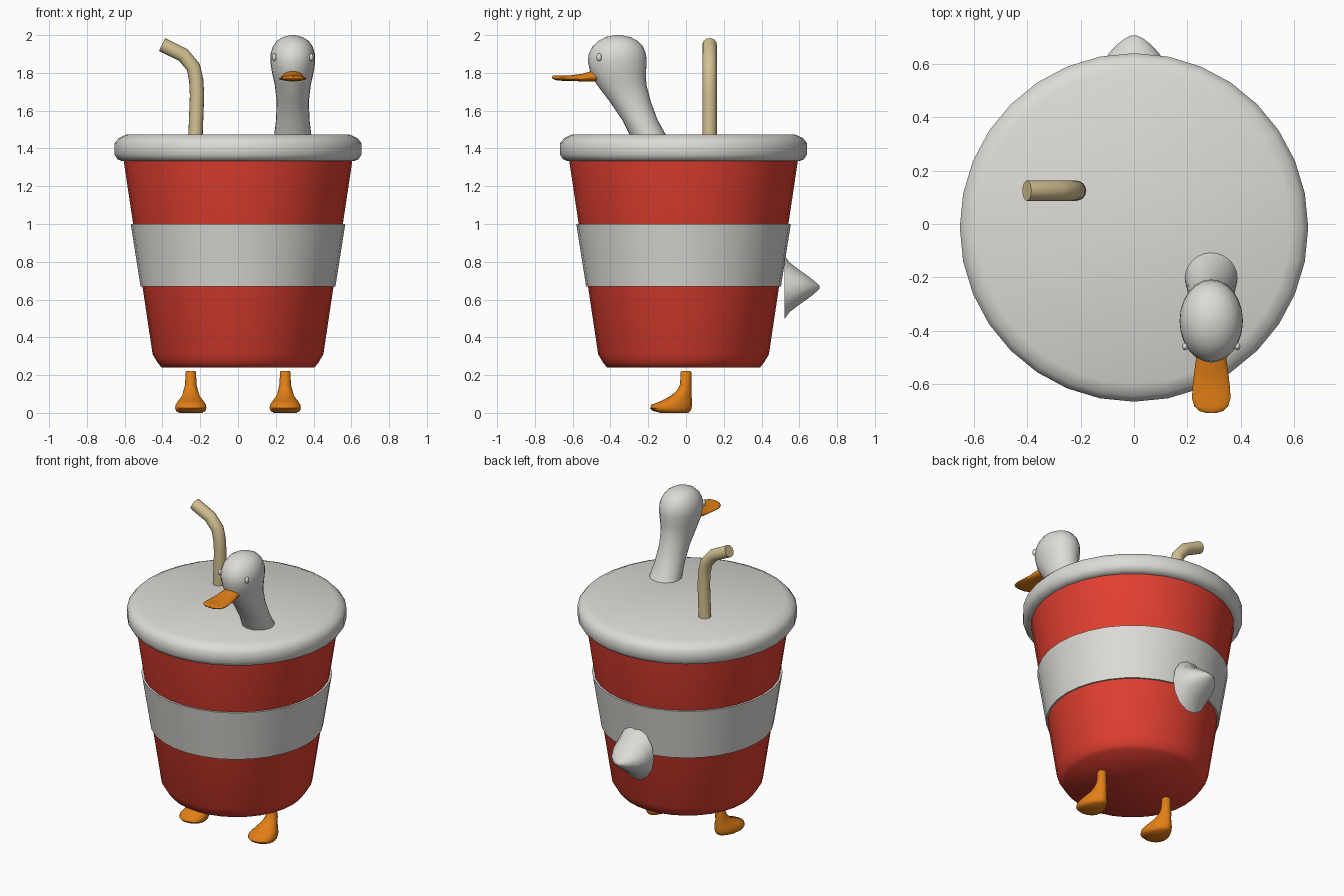
import bpy, bmesh, math
from mathutils import Vector

if "Cube" in bpy.data.objects:
    bpy.data.objects.remove(bpy.data.objects["Cube"])


def material(name, rgb):
    m = bpy.data.materials.new(name)
    m.diffuse_color = (*rgb, 1)
    m.use_nodes = True
    m.node_tree.nodes["Principled BSDF"].inputs["Base Color"].default_value = m.diffuse_color
    return m


RED = material("cup red", (0.76, 0.05, 0.03))
WHITE = material("soft white", (0.72, 0.71, 0.68))
ORANGE = material("bill orange", (0.75, 0.21, 0.008))
TAN = material("straw tan", (0.66, 0.54, 0.29))
X, Y, Z = Vector((1, 0, 0)), Vector((0, 1, 0)), Vector((0, 0, 1))
CUP_Y = -0.013


def ring(centre, u, v, n, egg=0):
    """Ellipse of points; egg narrows the side that v points towards."""
    pts = []
    for i in range(n):
        a = 2 * math.pi * i / n
        s = math.sin(a)
        pts.append(Vector(centre) + u * math.cos(a) * (1 - egg * (s + 1) / 2) + v * s)
    return pts


def loft(name, rings, mat, angle=50):
    """Skin a list of equal rings, close both ends and shade smooth."""
    bm = bmesh.new()
    loops = [[bm.verts.new(p) for p in r] for r in rings]
    n = len(loops[0])
    for a, b in zip(loops, loops[1:]):
        for i in range(n):
            j = (i + 1) % n
            bm.faces.new((a[i], a[j], b[j], b[i]))
    bm.faces.new(loops[0][::-1])
    bm.faces.new(loops[-1])
    bmesh.ops.recalc_face_normals(bm, faces=bm.faces)
    mesh = bpy.data.meshes.new(name)
    bm.to_mesh(mesh)
    bm.free()
    mesh.materials.append(mat)
    ob = bpy.data.objects.new(name, mesh)
    bpy.context.collection.objects.link(ob)
    bpy.ops.object.select_all(action='DESELECT')
    ob.select_set(True)
    bpy.context.view_layer.objects.active = ob
    bpy.ops.object.shade_smooth_by_angle(angle=math.radians(angle))
    return ob


def lathe(name, profile, mat, angle=50):
    """Round part about the cup axis from (radius, z) pairs."""
    return loft(name, [ring((0, CUP_Y, z), X * r, Y * r, 32) for r, z in profile], mat, angle)


def stack(name, x, sections, mat, n=20, egg=0):
    """Stacked level sections given as (z, front y, back y, half width)."""
    return loft(name, [ring((x, (f + b) / 2, z), X * w, Y * (b - f) / 2, n, egg * (b - f > 0.08))
                       for z, f, b, w in sections], mat)


# Cup, band and lid
lathe("cup", [(0.405, 0.24), (0.425, 0.265), (0.452, 0.31), (0.606, 1.34)], RED, 60)
lathe("cup_band", [(0.50, 0.67), (0.516, 0.67), (0.568, 1.0), (0.55, 1.0)], WHITE)
lathe("lid", [(0.615, 1.333), (0.638, 1.343), (0.654, 1.367), (0.654, 1.428),
              (0.632, 1.455), (0.588, 1.475)], WHITE, 75)

# Neck and head in one smooth skin
stack("neck_and_head", 0.29, [
    (1.44, -0.28, -0.085, 0.10), (1.475, -0.30, -0.108, 0.098), (1.55, -0.337, -0.15, 0.089),
    (1.65, -0.405, -0.187, 0.085), (1.74, -0.474, -0.21, 0.096), (1.80, -0.506, -0.212, 0.11),
    (1.86, -0.52, -0.208, 0.119), (1.90, -0.515, -0.212, 0.118), (1.94, -0.495, -0.228, 0.105),
    (1.97, -0.464, -0.256, 0.084), (1.99, -0.425, -0.295, 0.052), (2.0, -0.375, -0.345, 0.012)],
    WHITE, 24)

# Bill, flat and wider towards the tip: (y, z, half width, half height)
loft("bill", [ring((0.29, y, z), X * w, Z * h, 20, 0.3) for y, z, w, h in [
    (-0.44, 1.785, 0.055, 0.032), (-0.50, 1.782, 0.066, 0.028), (-0.55, 1.775, 0.074, 0.020),
    (-0.61, 1.772, 0.082, 0.015), (-0.655, 1.772, 0.085, 0.014), (-0.685, 1.774, 0.074, 0.013),
    (-0.702, 1.776, 0.052, 0.010), (-0.71, 1.777, 0.02, 0.004)]], ORANGE)

# Small eyes on both sides of the head
for side, label in ((-1, "left"), (1, "right")):
    loft(label + "_eye", [ring((0.29 + side * 0.098, -0.46, 1.883 + 0.021 * math.sin(t)),
                               X * 0.012 * math.cos(t), Y * 0.015 * math.cos(t), 12)
                          for t in [math.radians(d) for d in (-85, -50, -20, 20, 50, 85)]], WHITE)

# Legs with webbed feet
for side, label in ((-1, "left"), (1, "right")):
    stack(label + "_foot", side * 0.25, [
        (0.0, -0.135, 0.012, 0.075), (0.01, -0.175, 0.024, 0.096), (0.025, -0.19, 0.03, 0.103),
        (0.043, -0.183, 0.031, 0.10), (0.062, -0.135, 0.031, 0.085), (0.09, -0.08, 0.03, 0.058),
        (0.12, -0.047, 0.029, 0.038), (0.15, -0.032, 0.028, 0.030), (0.215, -0.028, 0.028, 0.028),
        (0.222, -0.023, 0.023, 0.023)], ORANGE, 20, 0.45)

# Bent drinking straw
path = [Vector((x, 0.125, z)) for x, z in
        [(-0.226, 1.44), (-0.217, 1.68), (-0.221, 1.76), (-0.236, 1.83), (-0.29, 1.895), (-0.402, 1.95)]]
tube = []
for i, p in enumerate(path):
    d = (path[min(i + 1, len(path) - 1)] - path[max(i - 1, 0)]).normalized()
    tube.append(ring(p, Y * 0.038, d.cross(Y) * 0.038, 16))
loft("straw", tube, TAN)

# Flared tail tapering to a blunt tip: (y, half width, half height)
loft("tail", [ring((0, y, 0.665), X * w, Z * h, 14) for y, w, h in [
    (0.521, 0.132, 0.173), (0.547, 0.13, 0.136), (0.60, 0.118, 0.094), (0.64, 0.095, 0.066),
    (0.675, 0.062, 0.038), (0.695, 0.036, 0.02), (0.708, 0.01, 0.006)]], WHITE)
